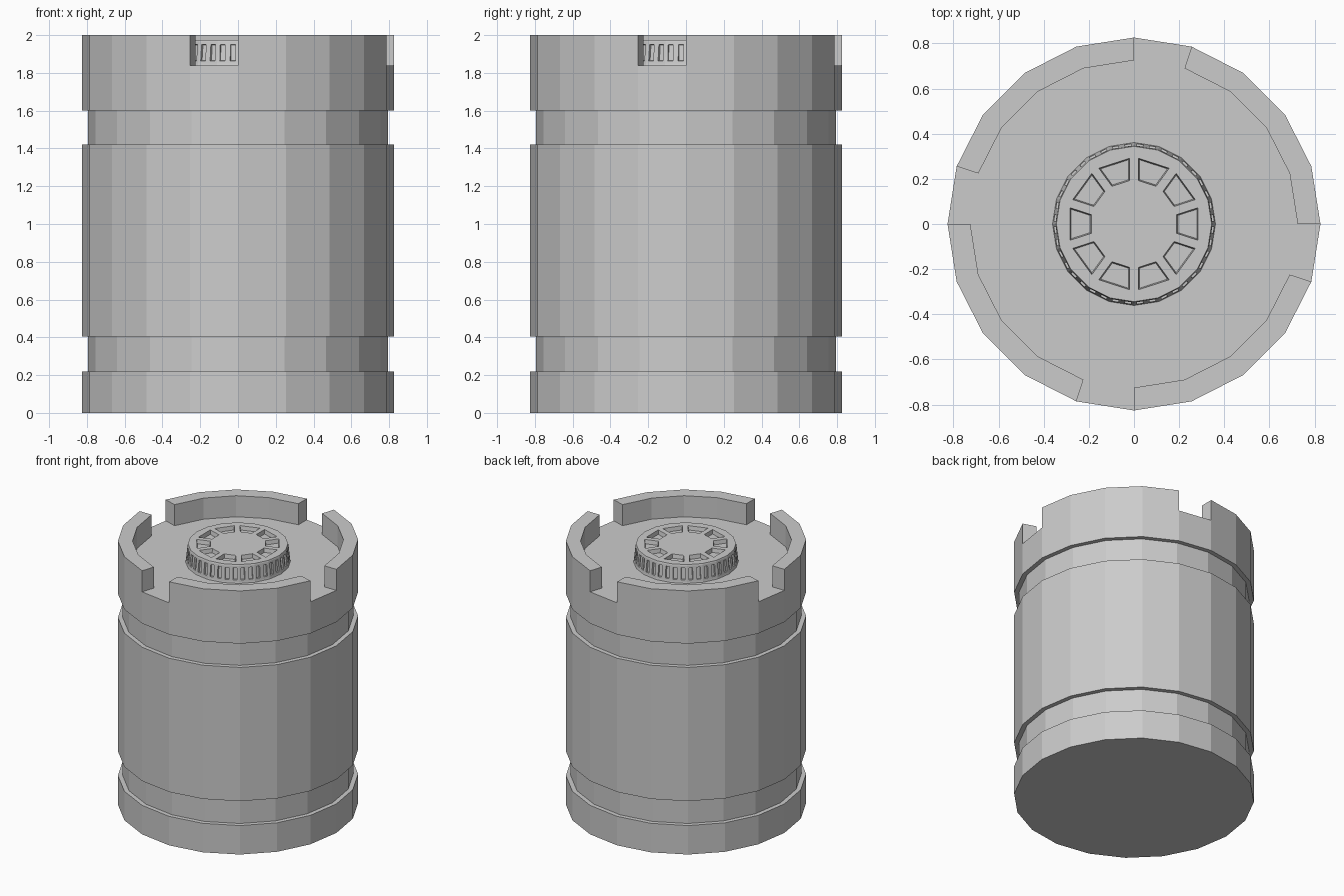
import bpy, bmesh
from math import cos, sin, radians, pi

if "Cube" in bpy.data.objects:
    bpy.data.objects.remove(bpy.data.objects["Cube"])


def ring(bm, radius, z, angles):
    return [bm.verts.new((radius * cos(a), radius * sin(a), z)) for a in angles]


def bridge(bm, a, b):
    n = len(a)
    return [bm.faces.new((a[i], a[(i + 1) % n], b[(i + 1) % n], b[i])) for i in range(n)]


def finish(bm, name):
    bmesh.ops.recalc_face_normals(bm, faces=bm.faces)
    mesh = bpy.data.meshes.new(name)
    bm.to_mesh(mesh)
    bm.free()
    obj = bpy.data.objects.new(name, mesh)
    bpy.context.collection.objects.link(obj)
    return obj


def recess(bm, faces, margin, depth, slope):
    bmesh.ops.inset_individual(bm, faces=faces, thickness=margin, use_even_offset=True)
    bmesh.ops.inset_individual(bm, faces=faces, thickness=slope, depth=-depth,
                               use_even_offset=True)


# Keg body: 20-sided revolve with two grooves
R, G = 0.826, 0.793
SEG = 20
profile = [(R, 0), (R, .22), (G, .22), (G, .405), (R, .405), (R, 1.42),
           (G, 1.42), (G, 1.6), (R, 1.6), (R, 1.84), (.725, 1.84)]
bm = bmesh.new()
angles = [radians(18 * i) for i in range(SEG)]
rings = [ring(bm, r, z, angles) for r, z in profile]
bm.faces.new(rings[0][::-1])
for a, b in zip(rings, rings[1:]):
    shelf = bridge(bm, a, b)
bm.faces.new(rings[-1])
bmesh.ops.recalc_face_normals(bm, faces=bm.faces)

# Raised rim in four sections, one open segment per quarter
raised = [f for i, f in enumerate(shelf) if i % 5 != 4]
ext = bmesh.ops.extrude_face_region(bm, geom=raised)
bmesh.ops.translate(bm, vec=(0, 0, .16),
                    verts=[v for v in ext["geom"] if isinstance(v, bmesh.types.BMVert)])
finish(bm, "keg_body")

# Valve cap: 20 flat sides, each split in two for the grip slots
bm = bmesh.new()
N = 40


def cap_ring(radius, z):
    pts = []
    for i in range(N):
        r = radius * (cos(pi / 20) if i % 2 else 1)
        pts.append(bm.verts.new((r * cos(i * pi / 20), r * sin(i * pi / 20), z)))
    return pts


cap = [cap_ring(r, z) for r, z in [(.361, 1.84), (.359, 1.85), (.347, 1.965), (.344, 1.975)]]
bm.faces.new(cap[0][::-1])
bridge(bm, cap[0], cap[1])
grips = bridge(bm, cap[1], cap[2])
bridge(bm, cap[2], cap[3])

# Cap top: ten window panels around a flat centre
deca = [radians(18 + 36 * k) for k in range(10)]
outer = ring(bm, .302 / cos(pi / 10), 1.975, deca)
inner = ring(bm, .17 / cos(pi / 10), 1.975, deca)
for k in range(10):
    arc = [cap[3][(2 + 4 * k + j) % N] for j in range(5)]
    bm.faces.new(arc + [outer[(k + 1) % 10], outer[k]])
windows = bridge(bm, outer, inner)
bm.faces.new(inner)
bmesh.ops.recalc_face_normals(bm, faces=bm.faces)
recess(bm, grips, .014, .012, .002)
recess(bm, windows, .019, .03, .005)
finish(bm, "valve_cap")
